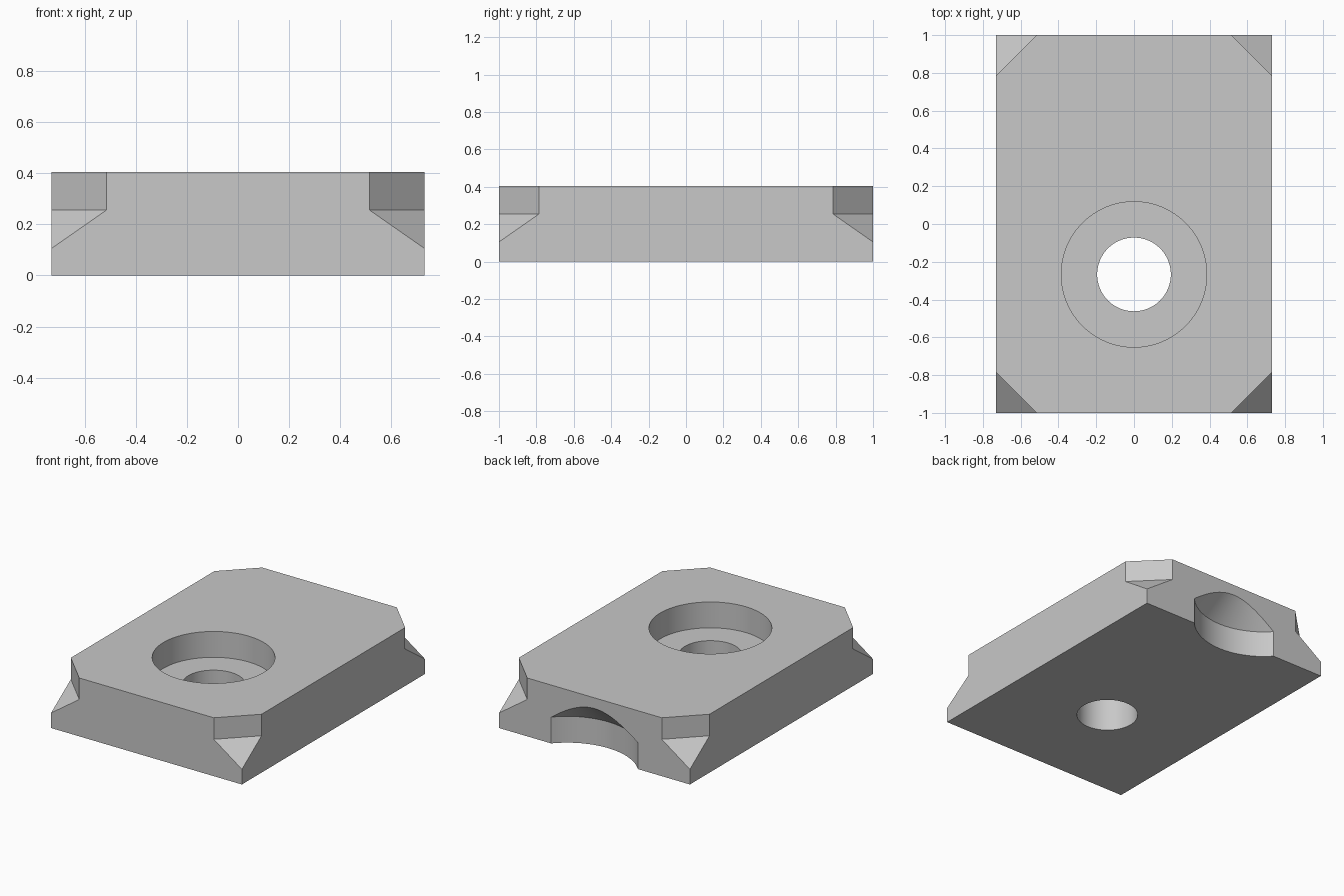
import bpy, bmesh, math
from mathutils import Vector

cube = bpy.data.objects.get("Cube")
if cube:
    bpy.data.objects.remove(cube, do_unlink=True)

W, L, H = 0.73, 1.0, 0.404      # half width, half length, height
LEG = 0.215                     # corner notch leg length
NOTCH_Z, TIP_Z = 0.255, 0.105   # notch floor at its inner edge and at the corner


def add_object(name, bm):
    bmesh.ops.recalc_face_normals(bm, faces=bm.faces)
    mesh = bpy.data.meshes.new(name)
    bm.to_mesh(mesh)
    bm.free()
    obj = bpy.data.objects.new(name, mesh)
    bpy.context.collection.objects.link(obj)
    return obj


def lathe(name, profile, x, y):
    """Closed solid of revolution from (radius, z) points that start and end on the axis."""
    bm = bmesh.new()
    verts = [bm.verts.new((r, 0, z)) for r, z in profile]
    edges = [bm.edges.new(pair) for pair in zip(verts, verts[1:])]
    bmesh.ops.spin(bm, geom=verts + edges, cent=(0, 0, 0), axis=(0, 0, 1),
                   angle=math.tau, steps=96, use_merge=True)
    bmesh.ops.remove_doubles(bm, verts=bm.verts, dist=1e-4)
    bmesh.ops.translate(bm, verts=bm.verts, vec=(x, y, 0))
    return add_object(name, bm)


def corner_cutter(sx, sy):
    """Prism across one corner: upright inner wall and a floor sloping down to the corner."""
    slope = (NOTCH_Z - TIP_Z) / LEG
    reach = LEG + 0.1
    profile = [(0, NOTCH_Z), (0, H + 0.1), (reach, H + 0.1), (reach, NOTCH_Z - slope * reach)]
    mid = Vector((W - LEG / 2, L - LEG / 2))
    bm = bmesh.new()
    for t in (-0.4, 0.4):
        for s, z in profile:
            bm.verts.new((sx * (mid.x + s / 2 + t), sy * (mid.y + s / 2 - t), z))
    bmesh.ops.convex_hull(bm, input=bm.verts)
    return add_object("corner_cutter", bm)


# Plate body
bm = bmesh.new()
bmesh.ops.create_cube(bm, size=1)
bmesh.ops.scale(bm, verts=bm.verts, vec=(2 * W, 2 * L, H))
bmesh.ops.translate(bm, verts=bm.verts, vec=(0, 0, H / 2))
plate = add_object("clamp_plate", bm)

# Four corner notches
cutters = [corner_cutter(sx, sy) for sx in (-1, 1) for sy in (-1, 1)]

# Stepped screw hole
cutters.append(lathe("screw_hole_cutter",
                     [(0, -0.1), (0.195, -0.1), (0.195, 0.225), (0.385, 0.225),
                      (0.385, H + 0.1), (0, H + 0.1)], 0, -0.267))

# Round recess with a conical roof, under the back edge
R, WALL = 0.447, 0.182
cutters.append(lathe("back_recess_cutter",
                     [(0, -0.1), (R, -0.1), (R, WALL), (0, WALL + R)], 0, 1.299))

bpy.context.view_layer.objects.active = plate
for cutter in cutters:
    cutter.hide_render = True
    mod = plate.modifiers.new("cut", 'BOOLEAN')
    mod.operation = 'DIFFERENCE'
    mod.solver = 'EXACT'
    mod.object = cutter
    bpy.ops.object.modifier_apply(modifier=mod.name)
for cutter in cutters:
    bpy.data.objects.remove(cutter, do_unlink=True)

# Single grey finish
grey = bpy.data.materials.new("plain_grey")
grey.use_nodes = True
colour = (0.58, 0.58, 0.58, 1)
grey.diffuse_color = colour
grey.node_tree.nodes["Principled BSDF"].inputs["Base Color"].default_value = colour
plate.data.materials.clear()
plate.data.materials.append(grey)
for face in plate.data.polygons:
    face.material_index = 0

# Smooth bores, sharp edges
bpy.ops.object.select_all(action='DESELECT')
plate.select_set(True)
bpy.ops.object.shade_smooth_by_angle(angle=math.radians(25))
